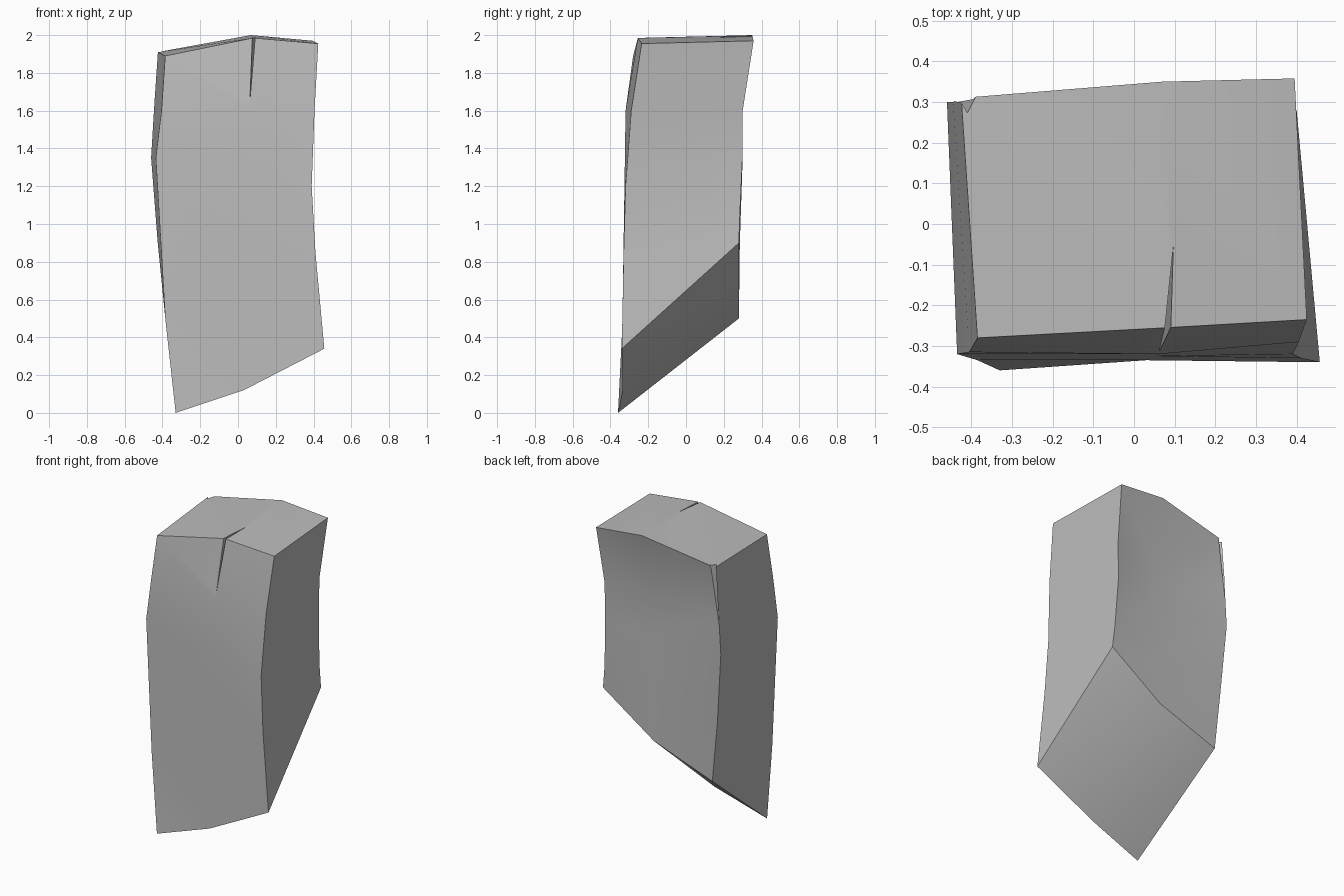
import bpy
import bmesh
from mathutils import Vector

default_cube = bpy.data.objects.get("Cube")
if default_cube:
    bpy.data.objects.remove(default_cube, do_unlink=True)


def make_material(name, colour):
    material = bpy.data.materials.new(name)
    material.use_nodes = True
    material.diffuse_color = colour
    material.node_tree.nodes["Principled BSDF"].inputs["Base Color"].default_value = colour
    return material


def make_object(name, bm, material):
    bmesh.ops.recalc_face_normals(bm, faces=bm.faces)
    mesh = bpy.data.meshes.new(name)
    bm.to_mesh(mesh)
    bm.free()
    mesh.materials.append(material)
    result = bpy.data.objects.new(name, mesh)
    bpy.context.scene.collection.objects.link(result)
    return result


def make_wedge(name, top_corners, tip, material):
    """Thin tapering wedge used to cut a crack."""
    bm = bmesh.new()
    top = [bm.verts.new(p) for p in top_corners]
    point = bm.verts.new(tip)
    bm.faces.new(top)
    for i in range(len(top)):
        bm.faces.new((top[i], top[i - 1], point))
    cutter = make_object(name, bm, material)
    cutter.hide_render = True
    return cutter


def cut(target, cutter):
    modifier = target.modifiers.new("crack", "BOOLEAN")
    modifier.operation = "DIFFERENCE"
    modifier.solver = "EXACT"
    modifier.object = cutter
    bpy.context.view_layer.update()
    evaluated = target.evaluated_get(bpy.context.evaluated_depsgraph_get())
    mesh = bpy.data.meshes.new_from_object(evaluated)
    target.modifiers.clear()
    target.data = mesh
    bpy.data.objects.remove(cutter, do_unlink=True)


stone = make_material("grey stone", (0.5, 0.5, 0.5, 1))

# Bent upright edges of the block, each from its slanted foot to its top
front_left = [(-.33, -.36, 0), (-.385, -.335, .5), (-.435, -.32, 1.35), (-.405, -.315, 1.6), (-.385, -.28, 1.89)]
front_middle = [(.03, -.335, .12), (.03, -.335, .6), (.05, -.325, 1.25), (.06, -.32, 1.6), (.08, -.255, 1.985)]
front_right = [(.457, -.34, .34), (.41, -.33, .85), (.39, -.32, 1.2), (.405, -.29, 1.6), (.425, -.235, 1.955)]
back_right = [(.4, .28, .9), (.385, .285, 1.05), (.37, .3, 1.38), (.375, .3, 1.6), (.395, .358, 1.97)]
back_middle = [(.035, .28, .65), (.04, .275, .95), (.06, .265, 1.35), (.07, .26, 1.61), (.07, .35, 2)]
back_left = [(-.385, .28, .5), (-.425, .285, .9), (-.46, .3, 1.35), (-.445, .3, 1.6), (-.425, .31, 1.91)]

# Block: loft between the edges, then close the foot and the top
bm = bmesh.new()
edges = [front_left, front_middle, front_right, back_right, back_middle, back_left]
columns = [[bm.verts.new(p) for p in edge] for edge in edges]
for i, column in enumerate(columns):
    following = columns[(i + 1) % len(columns)]
    for k in range(len(column) - 1):
        bm.faces.new((column[k], following[k], following[k + 1], column[k + 1]))
for level in (0, -1):
    fl, fm, fr, br, bk, bl = [column[level] for column in columns]
    bm.faces.new((fl, fm, bk, bl))
    bm.faces.new((fm, fr, br, bk))
bmesh.ops.triangulate(bm, faces=bm.faces)
block = make_object("stone_block", bm, stone)

# Crack through the front of the top
mouth = Vector((.082, -.3, 2.02))
cut(block, make_wedge("front_crack", [
    mouth - Vector((.01, 0, 0)), mouth + Vector((.01, 0, 0)), Vector((.1, -.03, 2.02))],
    (.06, -.33, 1.62), stone))

# Small chip at the back left corner
cut(block, make_wedge("corner_chip", [
    (-.44, .33, 1.96), (-.37, .34, 1.96), (-.405, .27, 1.96)],
    (-.455, .305, 1.45), stone))

# Soft faces with crisp edges
bpy.ops.object.select_all(action="DESELECT")
block.select_set(True)
bpy.context.view_layer.objects.active = block
bpy.ops.object.shade_smooth_by_angle(angle=.5)
